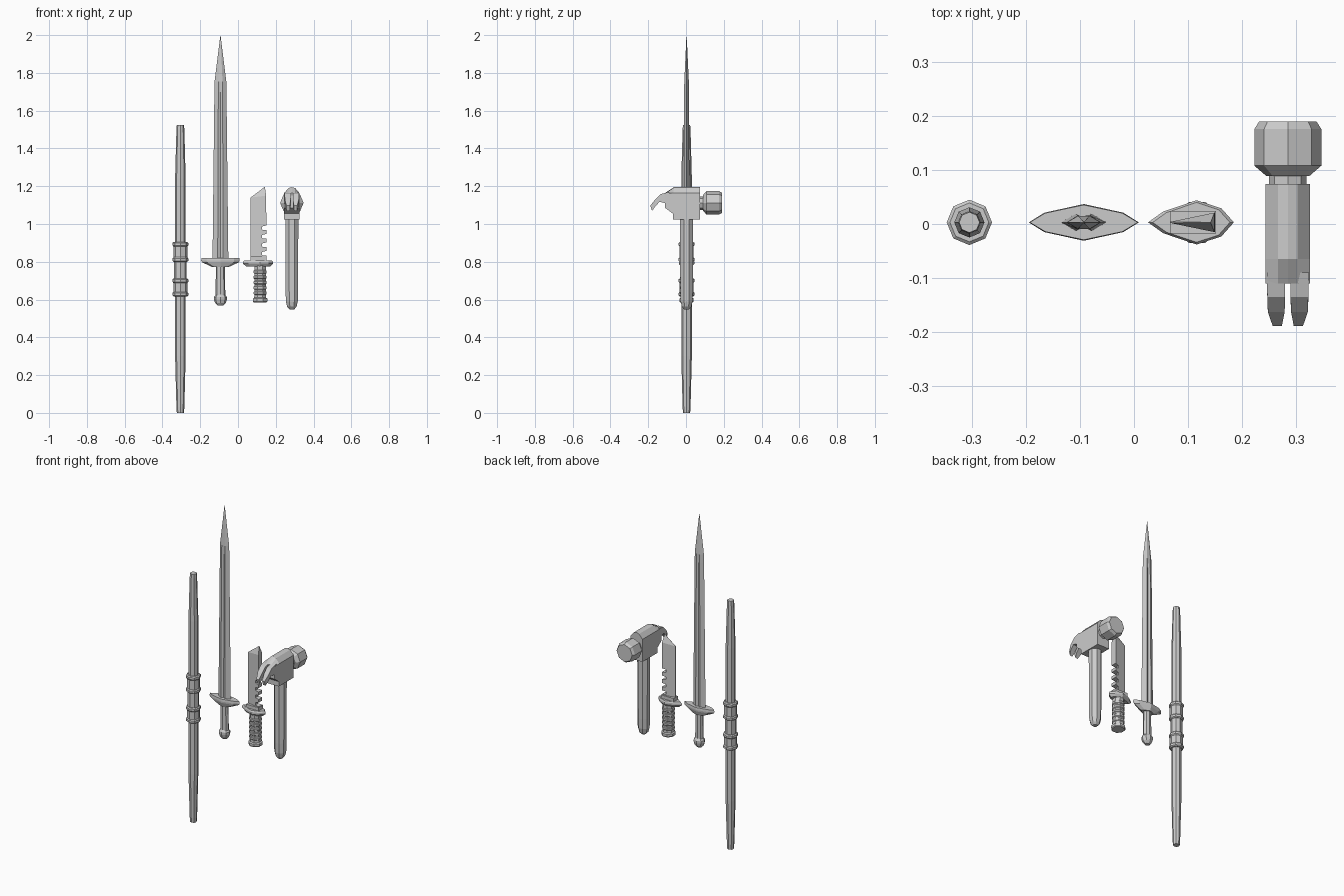
import bpy, bmesh
from math import cos, sin, pi

if "Cube" in bpy.data.objects:
    bpy.data.objects.remove(bpy.data.objects["Cube"])


def finish(name, bm):
    bmesh.ops.recalc_face_normals(bm, faces=bm.faces)
    me = bpy.data.meshes.new(name)
    bm.to_mesh(me)
    bm.free()
    ob = bpy.data.objects.new(name, me)
    bpy.context.collection.objects.link(ob)
    return ob


def loft(name, rings):
    """Skin matching rings of points and cap both ends."""
    bm = bmesh.new()
    vs = [[bm.verts.new(p) for p in r] for r in rings]
    n = len(vs[0])
    for a, b in zip(vs, vs[1:]):
        for i in range(n):
            j = (i + 1) % n
            bm.faces.new((a[i], a[j], b[j], b[i]))
    bm.faces.new(vs[0])
    bm.faces.new(vs[-1])
    return finish(name, bm)


def turned(name, c, prof, n=8, rot=0.0, sx=1.0, sy=1.0, axis='Z'):
    """Faceted turning: prof is (position along axis, radius)."""
    rings = []
    for h, r in prof:
        ring = []
        for i in range(n):
            a = rot + 2 * pi * i / n
            u, v = r * sx * cos(a), r * sy * sin(a)
            ring.append((c[0] + u, c[1] + v, h) if axis == 'Z' else (c[0] + u, h, c[1] + v))
        rings.append(ring)
    return loft(name, rings)


def plate(name, c, outline, levels):
    """Stacked scaled copies of an outline: levels are (z, x scale, y scale)."""
    return loft(name, [[(c[0] + x * a, c[1] + y * b, z) for x, y in outline] for z, a, b in levels])


def hull(name, pts):
    bm = bmesh.new()
    for p in pts:
        bm.verts.new(p)
    bmesh.ops.convex_hull(bm, input=bm.verts)
    return finish(name, bm)


Y = 0.003

# Staff: tapered pole, grip and two rimmed collars
S = (-0.305, Y)
turned("staff_pole", S, [(0, .019), (.03, .021), (.3, .028), (.62, .028),
                         (.9, .028), (1.24, .028), (1.5, .021), (1.525, .019)])
turned("staff_grip", S, [(.69, .033), (.82, .033)])
for i, (lo, hi) in enumerate([(.617, .712), (.8, .905)]):
    turned(f"staff_collar_{i}", S, [(lo, .036), (lo + .005, .042), (lo + .018, .042), (lo + .024, .037),
                                    (hi - .024, .037), (hi - .018, .042), (hi - .005, .042), (hi, .036)])

# Sword: fullered blade, boat-shaped guard, grip, pommel
W = (-0.093, Y)


def blade_ring(z, w, t, mid):
    half = [(w, 0), (w * .35, t), (0, mid), (-w * .35, t)]
    return [(W[0] + x, W[1] + y, z) for x, y in half + [(-x, -y) for x, y in half]]


loft("sword_blade", [blade_ring(.8, .042, .016, .009), blade_ring(1.7, .032, .013, .007),
                     blade_ring(1.755, .031, .012, .012), blade_ring(2.0, .0005, .0005, .0005)])
guard = [(.102, 0), (.073, .018), (0, .034), (-.073, .018),
         (-.102, 0), (-.073, -.018), (0, -.034), (-.073 * -1, -.018)]
plate("sword_guard", W, guard, [(.772, .42, .8), (.797, .95, .97), (.806, 1, 1), (.82, .98, .95)])
turned("sword_grip", W, [(.61, .026), (.775, .024)], sy=.8)
turned("sword_pommel", W, [(.568, .015), (.583, .029), (.6, .034), (.614, .034), (.626, .024)], sy=.85)

# Knife: saw-backed wedge blade with angled point
K = (0.112, Y)
edge_x, spine_x = .067, .15
profile = [(edge_x, .8), (spine_x + .002, .8)]
for i in range(4):
    z = .832 + i * .045
    profile += [(spine_x, z), (.126, z + .003), (.126, z + .02), (spine_x, z + .025)]
profile += [(spine_x - .001, 1.15), (edge_x, 1.14)]


def thick(x):
    return .001 + .017 * (x - edge_x) / (spine_x - edge_x)


loft("knife_blade", [[(x, Y + s * thick(x), z) for x, z in profile] for s in (-1, 1)])
hull("knife_point", [(edge_x, Y + s * .001, 1.14) for s in (-1, 1)] +
     [(spine_x - .001, Y + s * .018, 1.15) for s in (-1, 1)] + [(.142, Y, 1.197)])
hull("knife_blade_base", [(x, Y + y, z) for x in (.067, .152) for y in (-.021, .021) for z in (.795, .828)])
kguard = [(.073, 0), (.05, .026), (.004, .041), (-.058, .02),
          (-.086, 0), (-.058, -.02), (.004, -.041), (.05, -.026)]
plate("knife_guard", K, kguard, [(.776, .8, .75), (.79, 1, 1), (.8, 1, 1), (.808, .9, .9)])
ribs = [(.585, .037), (.59, .041), (.605, .041), (.61, .034)]
for i in range(5):
    z = .625 + i * .028
    ribs += [(z, .033), (z + .004, .037), (z + .015, .037), (z + .019, .033)]
turned("knife_handle", (.117, Y), ribs + [(.78, .033)], rot=pi / 8)

# Hammer: faceted handle
H = .285
turned("hammer_handle", (H, Y), [(.548, .014), (.562, .027), (.59, .034), (.65, .036), (1.0, .037), (1.05, .037)],
       rot=pi / 8)

# Hammer head: side profile with a ridged top
side = [(-.11, 1.165), (-.065, 1.195), (.074, 1.195), (.074, 1.025),
        (-.07, 1.025), (-.07, 1.055), (-.11, 1.085)]
loft("hammer_body", [[(H + dx, y, min(z, top)) for y, z in side]
                     for dx, top in ((-.041, 1.163), (-.018, 1.19), (0, 1.195), (.018, 1.19), (.041, 1.163))])

# Striking face and neck, turned along y
turned("hammer_neck", (H, 1.11), [(.06, .035), (.1, .035)], axis='Y')
turned("hammer_face", (H, 1.112), [(.089, .04), (.108, .062), (.176, .062), (.19, .053)], axis='Y')

# Two curved claws
claw = [(-.09, 1.17, 1.105, .005, .039), (-.135, 1.158, 1.118, .005, .038),
        (-.163, 1.13, 1.092, .006, .037), (-.189, 1.097, 1.069, .011, .028)]
lower_y = [-.09, -.14, -.163, -.18]
for s, n in ((-1, "left"), (1, "right")):
    loft(f"hammer_claw_{n}", [[(H + s * a, y, zt), (H + s * b, y, zt), (H + s * b, yl, zb), (H + s * a, yl, zb)]
                              for (y, zt, zb, a, b), yl in zip(claw, lower_y)])
